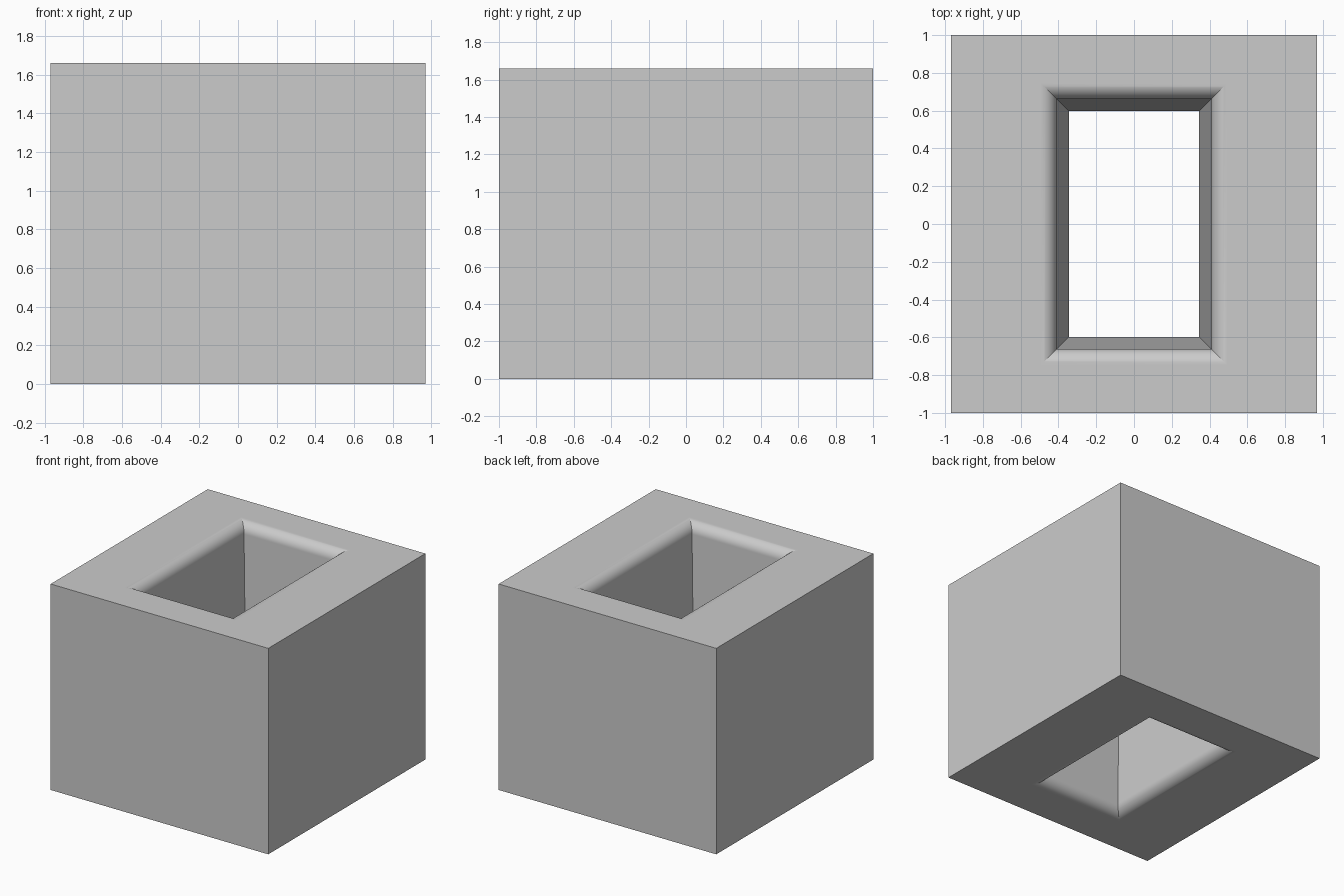
import bpy
import bmesh
from math import sin, cos, pi

cube = bpy.data.objects.get("Cube")
if cube:
    bpy.data.objects.remove(cube, do_unlink=True)

HALF_X, HALF_Y, HEIGHT = 0.97, 1.0, 1.66
HOLE_X, HOLE_Y = 0.345, 0.597   # hole half size at its narrow lower end
DRAFT = 0.064                   # widening of the hole towards the top
RADIUS = 0.085                  # rounding of both rims
STEPS = 16

grey = bpy.data.materials.new("plain grey")
grey.use_nodes = True
colour = (0.6, 0.6, 0.6, 1)
grey.diffuse_color = colour
grey.node_tree.nodes["Principled BSDF"].inputs["Base Color"].default_value = colour

# Hole profile from the bottom rim to the top rim: (widening, height)
angles = [pi / 2 * i / STEPS for i in range(STEPS + 1)]
lower = [(RADIUS * (1 - sin(a)), RADIUS * (1 - cos(a))) for a in angles]
upper = [(DRAFT + w, HEIGHT - z) for w, z in reversed(lower)]
sections = [(HOLE_X + w, HOLE_Y + w, z) for w, z in lower + upper]

# Outer walls close the loop of rectangular sections
sections += [(HALF_X, HALF_Y, HEIGHT), (HALF_X, HALF_Y, 0)]

# Loft the rectangular sections into a block with a tapered opening
bm = bmesh.new()
rings = [[bm.verts.new((sx * x, sy * y, z))
          for sx, sy in ((-1, -1), (1, -1), (1, 1), (-1, 1))]
         for x, y, z in sections]
for i, ring in enumerate(rings):
    following = rings[(i + 1) % len(rings)]
    for k in range(4):
        n = (k + 1) % 4
        bm.faces.new((ring[k], ring[n], following[n], following[k]))
bmesh.ops.recalc_face_normals(bm, faces=bm.faces)

mesh = bpy.data.meshes.new("hollow_block")
bm.to_mesh(mesh)
bm.free()
mesh.materials.append(grey)
block = bpy.data.objects.new("hollow_block", mesh)
bpy.context.collection.objects.link(block)

# Smooth rims with crisp corners and flat walls
bpy.context.view_layer.objects.active = block
block.select_set(True)
bpy.ops.object.shade_smooth_by_angle(angle=pi / 12)
weighted = block.modifiers.new("flat_walls", 'WEIGHTED_NORMAL')
weighted.keep_sharp = True
